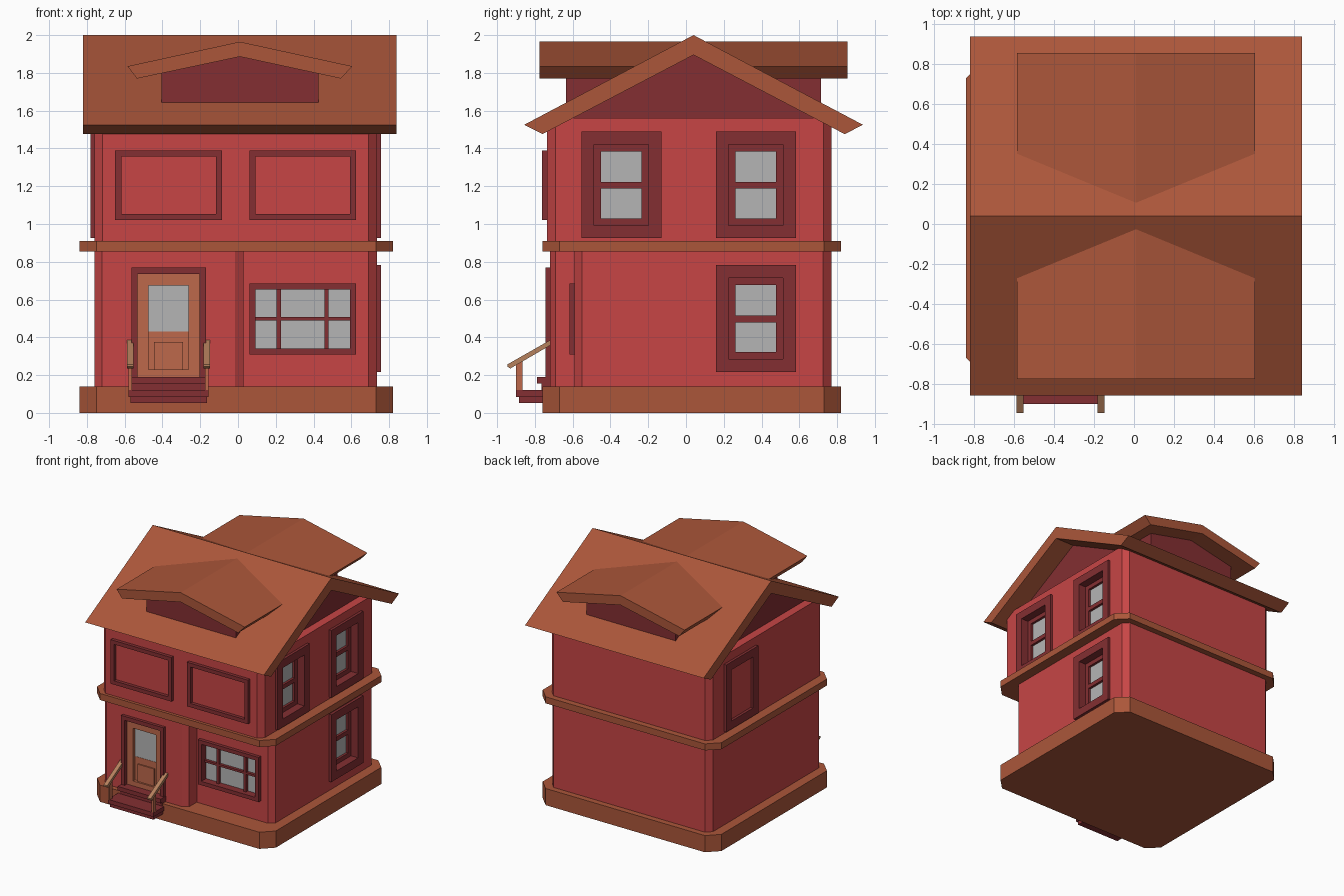
import bpy, bmesh
from mathutils import Vector

if "Cube" in bpy.data.objects:
    bpy.data.objects.remove(bpy.data.objects["Cube"])


def mat(name, r, g, b):
    m = bpy.data.materials.new(name)
    m.diffuse_color = (r, g, b, 1)
    m.use_nodes = True
    m.node_tree.nodes["Principled BSDF"].inputs["Base Color"].default_value = m.diffuse_color
    return m


RED = mat("wall_red", .57, .06, .06)
DARK = mat("trim_dark_red", .23, .028, .032)
BROWN = mat("roof_brown", .41, .094, .042)
DOOR = mat("door_orange", .51, .14, .07)
TAN = mat("rail_tan", .47, .22, .11)
GLASS = mat("glass_grey", .46, .46, .46)


def finish(name, bm, m):
    bmesh.ops.recalc_face_normals(bm, faces=bm.faces)
    me = bpy.data.meshes.new(name)
    bm.to_mesh(me)
    bm.free()
    ob = bpy.data.objects.new(name, me)
    bpy.context.collection.objects.link(ob)
    if m:
        me.materials.append(m)
    return ob


def prism(name, pts, axis, a, b, m):
    """Extrude a 2D profile along an axis (remaining axes in xyz order)."""
    bm = bmesh.new()

    def co(p, t):
        c = list(p)
        c.insert("xyz".index(axis), t)
        return c
    f = bm.faces.new([bm.verts.new(co(p, a)) for p in pts])
    ex = bmesh.ops.extrude_face_region(bm, geom=[f])
    d = Vector(co((0, 0), b - a))
    bmesh.ops.translate(bm, vec=d, verts=[v for v in ex["geom"] if isinstance(v, bmesh.types.BMVert)])
    return finish(name, bm, m)


def boxes(name, items, m, place=lambda *c: c):
    """Join boxes given as (a0, a1, b0, b1, c0, c1) into one object."""
    bm = bmesh.new()
    for a0, a1, b0, b1, c0, c1 in items:
        p, q = Vector(place(a0, b0, c0)), Vector(place(a1, b1, c1))
        vs = bmesh.ops.create_cube(bm, size=1)["verts"]
        for v in vs:
            v.co = [(p[i] + q[i]) / 2 + v.co[i] * (q[i] - p[i]) for i in range(3)]
    return finish(name, bm, m)


def outline(x0, x1, y0, y1, c):
    return [(x0 + c, y0), (x1 - c, y0), (x1, y0 + c), (x1, y1 - c),
            (x1 - c, y1), (x0 + c, y1), (x0, y1 - c), (x0, y0 + c)]


def ring(u0, u1, v0, v1, w, d0, d1):
    return [(u0, u0 + w, v0, v1, d0, d1), (u1 - w, u1, v0, v1, d0, d1),
            (u0 + w, u1 - w, v0, v0 + w, d0, d1), (u0 + w, u1 - w, v1 - w, v1, d0, d1)]


# place a (across, up, outward) coordinate on a wall
def front(wall): return lambda u, v, d: (u, wall - d, v)
def right(wall): return lambda u, v, d: (wall + d, u, v)
def left(wall): return lambda u, v, d: (wall - d, u, v)


def cut(wall, name, rect, depth, place):
    u0, u1, v0, v1 = rect
    c = boxes(name + "_cutter", [(u0, u1, v0, v1, -depth, .1)], None, place)
    c.hide_render = True
    c.display_type = 'WIRE'
    mod = wall.modifiers.new(name, 'BOOLEAN')
    mod.operation = 'DIFFERENCE'
    mod.solver = 'EXACT'
    mod.object = c


# plinth, belt course and the two storeys
prism("plinth", outline(-.84, .82, -.76, .82, .09), "z", 0, .14, BROWN)
prism("belt_course", outline(-.84, .82, -.76, .82, .09), "z", .855, .91, BROWN)
lower = prism("lower_walls", [(-.72, -.72), (-.015, -.72), (.03, -.69), (.03, -.59), (.69, -.59),
                              (.735, -.55), (.735, .725), (.69, .77), (-.715, .77),
                              (-.76, .725), (-.76, -.68)], "z", .13, .86, RED)
upper = prism("upper_walls", outline(-.76, .735, -.735, .77, .043), "z", .9, 1.56, RED)

# main roof and recessed gables
RY = .04
prism("main_roof", [(RY - .897, 1.525), (RY, 2), (RY + .897, 1.525),
                    (RY + .8, 1.476), (RY, 1.895), (RY - .8, 1.476)], "x", -.82, .84, BROWN)
prism("gables", [(RY - .74, 1.53), (RY + .74, 1.53), (RY + .7, 1.57), (RY, 1.94),
                 (RY - .7, 1.57)], "x", -.69, .665, DARK)

# dormer running front to back through the roof
prism("dormer_roof", [(-.585, 1.835), (.01, 1.965), (.605, 1.835),
                      (.545, 1.77), (.01, 1.886), (-.535, 1.77)], "y", -.775, .855, BROWN)
prism("dormer_walls", [(-.405, 1.6), (.425, 1.6), (.425, 1.82), (.01, 1.91), (-.405, 1.82)],
      "y", -.635, .715, DARK)


# wide front windows with six panes
def front_window(name, u0, v0, v1, y, wall):
    u1, place = u0 + .565, front(y)
    cut(wall, name, (u0 + .015, u1 - .015, v0 + .015, v1 - .015), .05, place)
    mid = (v0 + v1) / 2
    bars = [(u0 + .145, u0 + .168, v0, v1, -.045, -.01), (u1 - .168, u1 - .145, v0, v1, -.045, -.01),
            (u0, u1, mid - .009, mid + .009, -.045, -.012)]
    bars = [(max(a, u0 + .02), min(b, u1 - .02), max(c, v0 + .02), min(d, v1 - .02), e, f)
            for a, b, c, d, e, f in bars]
    boxes(name + "_frame", ring(u0, u1, v0, v1, .032, -.05, .028) + bars, DARK, place)
    boxes(name + "_glass", [(u0 + .02, u1 - .02, v0 + .02, v1 - .02, -.055, -.035)], GLASS, place)


front_window("upper_left_window", -.65, 1.02, 1.39, -.735, upper)
front_window("upper_right_window", .06, 1.02, 1.39, -.735, upper)
front_window("lower_right_window", .06, .31, .685, -.59, lower)


# tall sash windows on the sides
def sash_window(name, u, v0, place, wall):
    u0, u1, v1 = u - .212, u + .212, v0 + .565
    cut(wall, name, (u0 + .03, u1 - .03, v0 + .03, v1 - .03), .08, place)
    mid = v0 + .28
    boxes(name + "_frame", ring(u0, u1, v0, v1, .068, -.08, .022)
          + ring(u0 + .06, u1 - .06, v0 + .06, v1 - .06, .045, -.08, -.045)
          + [(u - .12, u + .12, mid - .018, mid + .018, -.08, -.045)], DARK, place)
    boxes(name + "_glass", [(u - .12, u + .12, v0 + .09, v1 - .09, -.085, -.065)], GLASS, place)


sash_window("right_front_upper_window", -.342, .925, right(.735), upper)
sash_window("right_back_upper_window", .37, .925, right(.735), upper)
sash_window("right_back_lower_window", .37, .217, right(.735), lower)
sash_window("left_back_upper_window", .37, .925, left(-.76), upper)

# front door with casing, glazed top and panelled bottom
P = front(-.72)
cut(lower, "door_opening", (-.55, -.185, .16, .75), .05, P)
boxes("door_casing", ring(-.565, -.17, .14, .77, .034, -.05, .025), DARK, P)
boxes("door_frame", ring(-.54, -.195, .165, .74, .066, -.05, -.005)
      + [(-.474, -.261, .2, .43, -.05, -.03), (-.445, -.29, .21, .375, -.05, -.02)], DOOR, P)
boxes("door_glass", [(-.48, -.255, .42, .68, -.05, -.032)], GLASS, P)

# entrance steps with projecting treads
boxes("steps", [(-.57, -.165, -.885, -.75, .053, .09), (-.58, -.155, -.9, -.75, .085, .12),
                (-.56, -.17, -.765, -.7, .11, .16), (-.565, -.165, -.79, -.69, .155, .19)], DARK)

# handrails and posts
for side, s in (("left", -1), ("right", 1)):
    x = -.368 + s * .203
    boxes(side + "_rail_post", [(x - .009, x + .009, -.9, -.865, .115, .28)], DOOR)
    prism(side + "_handrail", [(-.945, .245), (-.93, .235), (-.72, .357), (-.72, .385), (-.945, .257)],
          "x", x - .017, x + .017, TAN)
